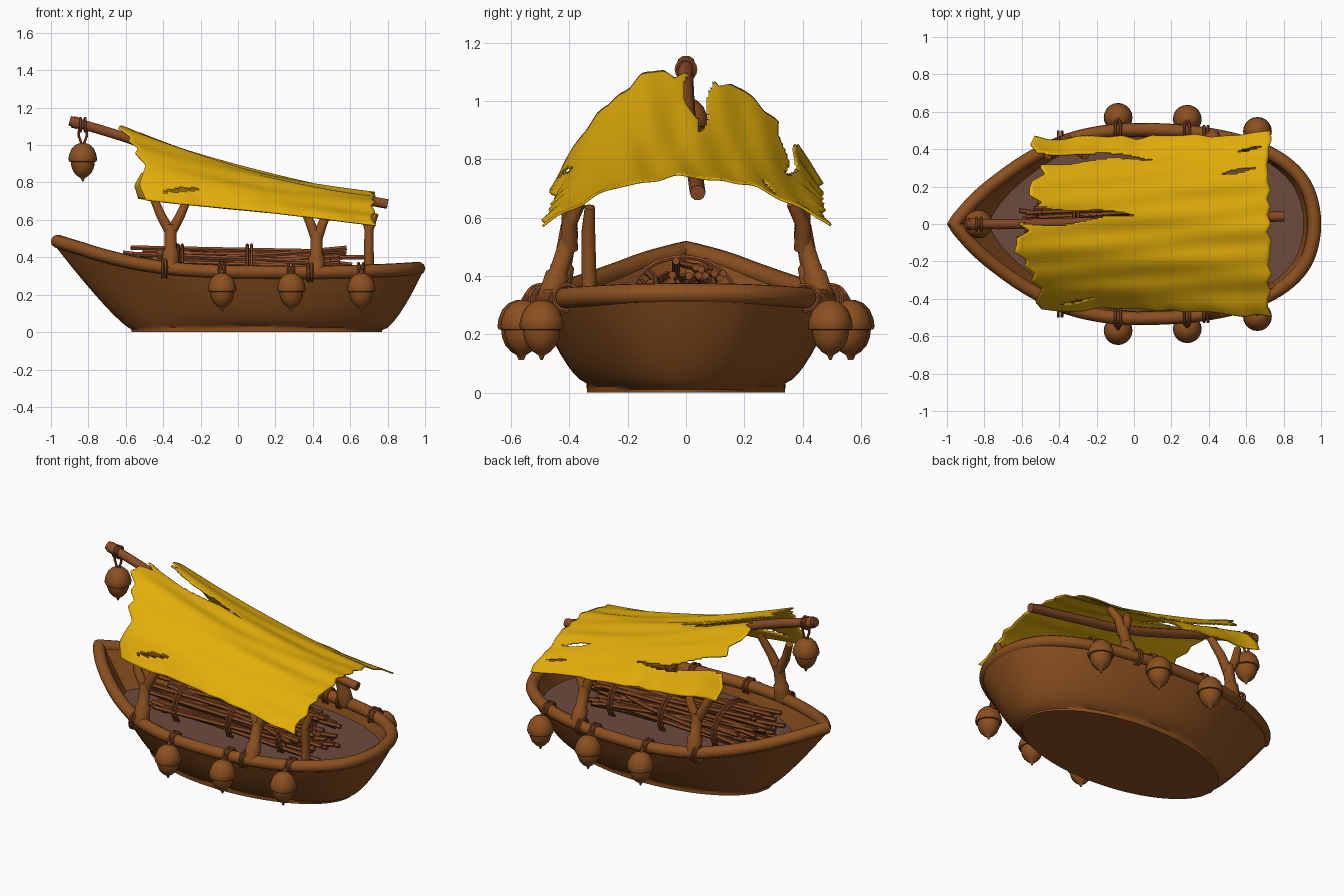
import bpy, bmesh, math, random
from mathutils import Vector as V

random.seed(4)
cube = bpy.data.objects.get("Cube")
if cube:
    bpy.data.objects.remove(cube)


def material(name, rgb):
    m = bpy.data.materials.new(name)
    m.use_nodes = True
    m.diffuse_color = (*rgb, 1)
    m.node_tree.nodes["Principled BSDF"].inputs["Base Color"].default_value = (*rgb, 1)
    return m


HULL = material("warm brown wood", (0.26, 0.08, 0.014))
POLE = material("reddish wood", (0.25, 0.07, 0.02))
FLOOR = material("dull deck brown", (0.15, 0.07, 0.048))
CLOTH = material("yellow cloth", (0.77, 0.425, 0.003))


def smooth(ob, angle=40):
    bpy.ops.object.select_all(action='DESELECT')
    ob.select_set(True)
    bpy.context.view_layer.objects.active = ob
    bpy.ops.object.shade_smooth_by_angle(angle=math.radians(angle))


def finish(name, bm, *mats):
    me = bpy.data.meshes.new(name)
    bm.to_mesh(me)
    bm.free()
    ob = bpy.data.objects.new(name, me)
    bpy.context.collection.objects.link(ob)
    for m in mats:
        me.materials.append(m)
    smooth(ob)
    return ob


def spline(pts, n=5, after=None):
    """Smooth curve through the points."""
    p = [V(q) for q in pts]
    p = [2 * p[0] - p[1]] + p + [V(after) if after else 2 * p[-1] - p[-2]]
    out = []
    for a, b, c, d in zip(p, p[1:], p[2:], p[3:]):
        for i in range(n):
            t = i / n
            out.append(0.5 * (2 * b + (c - a) * t + (2 * a - 5 * b + 4 * c - d) * t ** 2
                              + (3 * b - a - 3 * c + d) * t ** 3))
    return out + [p[-2]]


def tubes(name, paths, radius, mat, closed=False, res=3):
    """Round rods along paths; a fourth coordinate scales the radius."""
    cu = bpy.data.curves.new(name, 'CURVE')
    cu.dimensions = '3D'
    cu.bevel_depth = radius
    cu.bevel_resolution = res
    cu.use_fill_caps = True
    for path in paths:
        s = cu.splines.new('POLY')
        s.points.add(len(path) - 1)
        for pt, co in zip(s.points, path):
            pt.co = (*co[:3], 1)
            pt.radius = co[3] if len(co) > 3 else 1
        s.use_cyclic_u = closed
    cu.materials.append(mat)
    ob = bpy.data.objects.new(name, cu)
    bpy.context.collection.objects.link(ob)
    bpy.ops.object.select_all(action='DESELECT')
    ob.select_set(True)
    bpy.context.view_layer.objects.active = ob
    bpy.ops.object.convert(target='MESH')
    smooth(bpy.context.view_layer.objects.active, 50)


def ring(c, ry, rz, n=16):
    """Upright hoop facing along the boat."""
    return [V(c) + V((0, ry * math.cos(math.tau * i / n), rz * math.sin(math.tau * i / n)))
            for i in range(n)]


# Rim outline, bow to stern, mirrored into a closed loop
half = spline([(-.965, 0, .485), (-.85, .13, .45), (-.72, .24, .41), (-.55, .355, .37),
               (-.35, .45, .34), (-.1, .5, .325), (.2, .5, .32), (.45, .47, .32),
               (.66, .41, .325), (.83, .31, .332), (.93, .18, .338), (.965, 0, .34)],
              after=(.93, -.18, .338))
rim = half + [V((p.x, -p.y, p.z)) for p in half[-2:0:-1]]


def rim_at(x, side):
    p = min(half, key=lambda q: abs(q.x - x))
    return V((x, p.y * side, p.z))


def hull_point(p, s, scale):
    """Point on the planking below rim point p, s = 0 keel to 1 rim."""
    t = max(-1, min(1, p.x / .965))
    xb, yb = .1 + .67 * t, math.copysign(.34 * math.sqrt(1 - t * t), p.y)
    lip = .03 + .07 * (1 - t * t)
    f = 0 if s <= lip else ((s - lip) / (1 - lip)) ** (.62 - .2 * min(0, t))
    return V(((xb + (p.x - xb) * f) * scale, (yb + (p.y - yb) * f) * scale, p.z * s))


# Hull: planking flush with the rail, inner wall and deck
deck_z = .25
bm = bmesh.new()
levels = [0, .03, .065, .1, .14, .2, .28, .4, .55, .7, .85, 1]
loops = [[bm.verts.new(hull_point(p, s, 1 + .033 * s)) for p in rim] for s in levels]
loops.append([bm.verts.new(hull_point(p, 1, .96)) for p in rim])
loops.append([bm.verts.new(hull_point(p, deck_z / p.z, .975)) for p in rim])
for a, b in zip(loops, loops[1:]):
    for i in range(len(rim)):
        j = (i + 1) % len(rim)
        bm.faces.new((a[i], a[j], b[j], b[i]))
bm.faces.new(loops[0])
bm.faces.new(loops[-1]).material_index = 1
bmesh.ops.recalc_face_normals(bm, faces=bm.faces)
finish("hull", bm, HULL, FLOOR)
tubes("rim_rail", [rim], .036, HULL, closed=True)

# Ridge pole
ridge = spline([(-.9, 0, 1.13), (-.6, 0, 1.04), (0, .015, .84), (.4, .03, .755), (.8, .04, .685)], 6)
tubes("ridge_pole", [ridge], .027, POLE)
tubes("pole_end_band", [[(-.885, 0, 1.125), (-.85, 0, 1.114)]], .033, POLE)

# Forked posts with thick feet and lashings, leaning inward under the canopy
posts, lashings = [], []
for x, side in ((-.36, 1), (-.36, -1), (.42, 1), (.42, -1)):
    b = rim_at(x, side)
    b.y -= .01 * side
    wide, top, split = (.1, .735, .57) if x < 0 else (.065, .65, .53)
    fork = V((x, .4 * side, split))
    posts.append([(*b, 1.35), (*b.lerp(fork, .4), 1.3), (*b.lerp(fork, .45), 1), (*fork, .95)])
    for d in (-1, 1):
        end = V((x + d * wide, .365 * side, top))
        posts.append([(*(fork - V((0, 0, .04))), .9), (*(fork + V((d * wide * .5, 0, .05))), .8), (*end, .65)])
    for d in (-.045, -.025):
        lashings.append(ring(rim_at(x, side) + V((d, 0, 0)), .044, .046))
# Slim extra prop near the stern
posts.append([(.7, -.33, .25, .85), (.7, -.335, .55, .75), (.735, -.33, .635, .55)])
posts.append([(.7, -.335, .53, .6), (.67, -.33, .64, .5)])
tubes("canopy_posts", posts, .033, HULL)

# Acorn floats, lathed; one hangs from the pole as a lamp
profile = [(.012, .012), (.038, .002), (.06, -.02), (.073, -.052), (.077, -.078), (.073, -.088), (.064, -.09),
           (.061, -.115), (.05, -.143), (.03, -.165), (.011, -.177), (.004, -.194)]


def acorn(name, top):
    b = bmesh.new()
    n = 20
    rows = [[b.verts.new(V(top) + V((r * math.cos(math.tau * i / n), r * math.sin(math.tau * i / n), z)))
             for i in range(n)] for r, z in profile]
    for p, q in zip(rows, rows[1:]):
        for i in range(n):
            b.faces.new((p[i], p[(i + 1) % n], q[(i + 1) % n], q[i]))
    b.faces.new(rows[0])
    b.faces.new(rows[-1])
    bmesh.ops.recalc_face_normals(b, faces=b.faces)
    finish(name, b, HULL)


cords = []
for k, (x, y) in enumerate(((-.085, .57), (.285, .56), (.66, .495))):
    for side in (1, -1):
        acorn(f"acorn_float_{k}_{'left' if side > 0 else 'right'}", (x, y * side, .305))
        b = rim_at(x, side)
        for d in (-.015, .012):
            lashings.append(ring(b + V((d, 0, 0)), .043, .044))
            cords.append(spline([b + V((d, -.03 * side, .035)), b + V((d, .025 * side, .038)),
                                 (x, y * side, .3)], 4))
acorn("hanging_acorn", (-.83, 0, 1.0))
for d in (-1, 1):
    cords.append([(-.83 + .018 * d, .01 * d, 1.11), (-.83 + .022 * d, 0, 1.05), (-.83, 0, .99)])
lashings += [ring((-.83 + d, 0, 1.108), .032, .034) for d in (-.012, .012)]
tubes("rope_lashings", lashings, .008, POLE, closed=True, res=1)
tubes("hanging_cords", cords, .007, POLE, res=1)

# Heap of crooked sticks tied with hoops
sticks = []
for i in range(60):
    a, r = random.uniform(.05, math.pi - .05), math.sqrt(random.random())
    y, z = .16 * r * math.cos(a) - .01, .265 + .185 * r * math.sin(a)
    mid, length = random.uniform(-.04, .1), random.uniform(.42, .6)
    yaw, tilt = random.uniform(-.05, .05), random.uniform(-.05, .05)
    sticks.append(spline([(mid - length, y - yaw, max(.265, z + tilt)),
                          (mid + random.uniform(-.2, .2), y + random.uniform(-.02, .02), z),
                          (mid + length, y + yaw, max(.265, z - tilt))], 3))
tubes("stick_bundle", sticks, .0135, POLE, res=1)
tubes("bundle_hoops", [ring((x + d, -.01, .325), .18, .14, 24) for x in (-.32, .05, .4)
                       for d in (0, .022)], .009, POLE, closed=True, res=1)

# Torn canopy: arched sheet with ragged ends and long rips
NU, NV = 60, 130
rips = [(.045, -.75, .02, .05), (.352, -.75, .17, .03)]
slits = [(.285, .57, .1, .014), (.4, .62, .08, .008), (-.41, -.3, .12, .008)]


def knots(n, lo, hi):
    return [random.uniform(lo, hi) for _ in range(n + 2)]


def ragged(k, t):
    t *= len(k) - 2
    i = int(t)
    return k[i] + (k[i + 1] - k[i]) * (t - i)


front, back = knots(24, -.035, .06), knots(22, -.015, .012)
edges = {1: knots(16, -.012, .015), -1: knots(16, -.012, .015)}
bm = bmesh.new()
grid = []
for j in range(NV + 1):
    v = 2 * j / NV - 1
    x0 = -.53 - .09 * math.exp(-((v + .2) / .35) ** 2) + ragged(front, j / NV)
    x1 = .725 + ragged(back, j / NV)
    row = []
    for i in range(NU + 1):
        u = i / NU
        x = x0 + (x1 - x0) * u
        y = v * (.455 + .04 * u ** 3 + abs(v) ** 6 * ragged(edges[1 if v > 0 else -1], u))
        top, low = .885 - .28 * x + .11 * x * x, .655 - .118 * x
        z = low + (top - low) * (1 - abs(v) ** (2.65 - .6 * u))
        z += .005 * math.sin(13 * v + 3 * x) + .003 * math.sin(23 * v - 5 * x)
        row.append(bm.verts.new((x, y, z)))
    grid.append(row)
for j in range(NV):
    for i in range(NU):
        q = [grid[j][i], grid[j][i + 1], grid[j + 1][i + 1], grid[j + 1][i]]
        c = sum((w.co for w in q), V()) / 4
        torn = any(c.x < e and abs(c.y - y + .012 * math.sin(c.x * 12)) < w * min(1, (e - c.x) / (e - s) * 1.5)
                   for y, s, e, w in rips)
        torn |= any(abs(c.y - y - .2 * (c.x - x)) < w * (1 - abs(c.x - x) / l) for y, x, l, w in slits)
        if not torn:
            bm.faces.new(q)
bmesh.ops.delete(bm, geom=[w for w in bm.verts if not w.link_faces], context='VERTS')
bmesh.ops.recalc_face_normals(bm, faces=bm.faces)
canopy = finish("torn_canopy", bm, CLOTH)
thick = canopy.modifiers.new("thickness", 'SOLIDIFY')
thick.thickness = .008
thick.offset = 0
